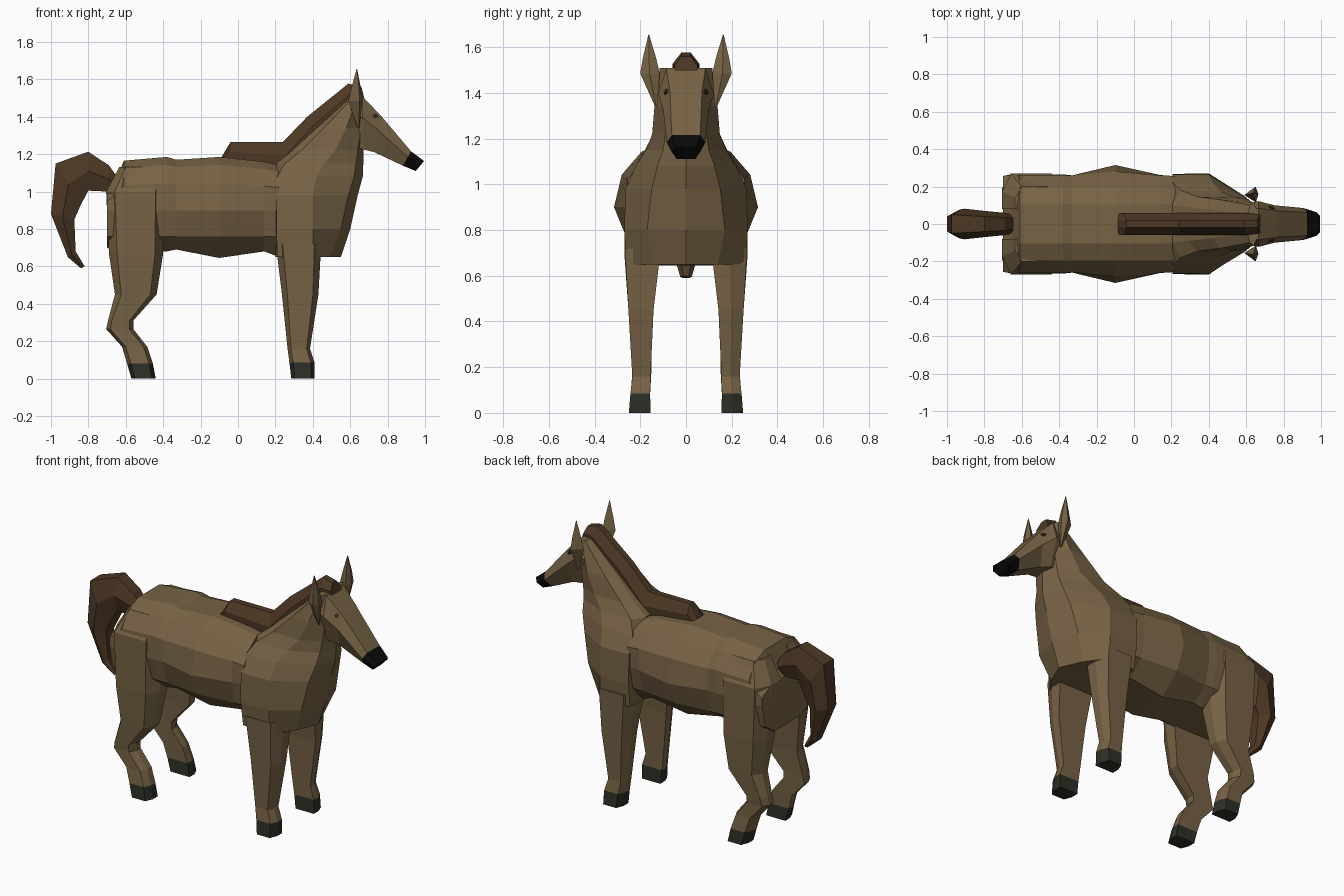
import bpy, bmesh
from mathutils import Vector


def material(name, col):
    m = bpy.data.materials.new(name)
    m.diffuse_color = (*col, 1)
    return m


coat = material("brown coat", (0.185, 0.125, 0.06))
hair = material("dark brown hair", (0.075, 0.04, 0.018))
horn = material("hoof grey", (0.026, 0.028, 0.019))
black = material("muzzle black", (0.003, 0.003, 0.003))
eye_col = material("eye brown", (0.045, 0.028, 0.014))


def loft(name, rings, mats, rule=None, mirror=False):
    """Skin a list of equal-length rings into a closed flat-faced shell."""
    bm = bmesh.new()
    vs = [[bm.verts.new(p) for p in r] for r in rings]
    n = len(rings[0])
    for a, b in zip(vs, vs[1:]):
        for i in range(n):
            j = (i + 1) % n
            bm.faces.new((a[i], a[j], b[j], b[i]))
    bm.faces.new(vs[0])
    bm.faces.new(vs[-1])
    bmesh.ops.recalc_face_normals(bm, faces=bm.faces[:])
    if rule:
        for f in bm.faces:
            f.material_index = int(rule(f.calc_center_median()))
    me = bpy.data.meshes.new(name)
    bm.to_mesh(me)
    bm.free()
    for m in mats:
        me.materials.append(m)
    ob = bpy.data.objects.new(name, me)
    bpy.context.collection.objects.link(ob)
    if mirror:
        mod = ob.modifiers.new("mirror", 'MIRROR')
        mod.use_axis = (False, True, False)
        mod.use_mirror_merge = False
    return ob


def both(half):
    """Close a half ring (y >= 0) with its mirror image."""
    return half + [(x, -y, z) for x, y, z in reversed(half) if y > 1e-6]


# Barrel and rump: sections along x (x, top, bottom, half width)
def barrel_ring(x, zt, zb, w):
    return both([(x, 0.105, zt), (x, 0.195, zt - 0.15 * (zt - 0.9)),
                 (x, w * 0.4 + 0.155, 0.9 + (zt - 0.9) * 0.5), (x, w, 0.9),
                 (x, w * 0.5 + 0.1, 0.76), (x, 0.13, zb)])


loft("body", [barrel_ring(*s) for s in [
    (-0.70, 1.0, 0.70, 0.255), (-0.655, 1.06, 0.68, 0.265), (-0.61, 1.165, 0.68, 0.265),
    (-0.38, 1.185, 0.68, 0.265), (-0.33, 1.17, 0.69, 0.26), (-0.10, 1.185, 0.645, 0.315),
    (0.14, 1.16, 0.68, 0.262), (0.22, 1.14, 0.65, 0.255)]], [coat])

# Shoulders, chest and neck: sections stacked in z
loft("shoulders_and_neck", [
    both([(xb, yb, z), (x1, y1, z), (x2, y2, z), (xf, yf, z), (xc, 0, z)])
    for z, xb, yb, x1, y1, x2, y2, xf, yf, xc in [
        (0.65, 0.20, 0.13, 0.21, 0.25, 0.40, 0.262, 0.49, 0.14, 0.55),
        (0.80, 0.20, 0.15, 0.205, 0.268, 0.40, 0.27, 0.55, 0.17, 0.60),
        (0.98, 0.20, 0.16, 0.205, 0.265, 0.40, 0.265, 0.59, 0.15, 0.64),
        (1.08, 0.20, 0.15, 0.21, 0.22, 0.42, 0.22, 0.62, 0.125, 0.667),
        (1.15, 0.205, 0.10, 0.25, 0.18, 0.46, 0.175, 0.63, 0.10, 0.67),
        (1.22, 0.29, 0.09, 0.34, 0.145, 0.52, 0.148, 0.64, 0.09, 0.67),
        (1.34, 0.42, 0.075, 0.46, 0.13, 0.58, 0.138, 0.66, 0.09, 0.67),
        (1.51, 0.61, 0.055, 0.62, 0.10, 0.64, 0.115, 0.66, 0.07, 0.67)]], [coat])


# Legs: six-sided sections (z, x range, y range), hooves coloured by height
def leg_ring(z, x0, x1, ya, yb):
    ym, c = (ya * 0.5 + yb * 0.5), (x1 - x0) * 0.15
    return [(x0, ya, z), (x1, ya, z), (x1, ym, z),
            (x1 - c, yb, z), (x0 + c, yb, z), (x0, ym, z)]


hoof = lambda c: c.z < 0.08
loft("front_leg", [leg_ring(*s) for s in [
    (0, 0.285, 0.41, 0.155, 0.25), (0.085, 0.275, 0.41, 0.157, 0.243),
    (0.16, 0.265, 0.385, 0.155, 0.235), (0.45, 0.235, 0.43, 0.142, 0.252),
    (0.72, 0.202, 0.445, 0.11, 0.268)]], [coat, horn], hoof, True)
loft("hind_leg", [leg_ring(*s) for s in [
    (0, -0.57, -0.44, 0.155, 0.25), (0.08, -0.593, -0.455, 0.157, 0.243),
    (0.17, -0.62, -0.485, 0.152, 0.235), (0.265, -0.705, -0.56, 0.15, 0.235),
    (0.31, -0.695, -0.56, 0.15, 0.24), (0.45, -0.658, -0.435, 0.142, 0.252),
    (0.67, -0.69, -0.40, 0.12, 0.268), (1.0, -0.705, -0.395, 0.08, 0.27),
    (1.13, -0.635, -0.40, 0.08, 0.20)]], [coat, horn], hoof, True)


# Tubes set by an upper and a lower line in xz, with three half widths
def slab_ring(xt, zt, xb, zb, wt, w, wb, t=0.5):
    xm, zm = xt + (xb - xt) * t, zt + (zb - zt) * t
    return both([(xt, wt, zt), (xm, w, zm), (xb, wb, zb)])


loft("head", [slab_ring(*s, 0.4) for s in [
    (0.61, 1.51, 0.60, 1.25, 0.06, 0.11, 0.06), (0.665, 1.508, 0.67, 1.225, 0.085, 0.122, 0.07),
    (0.765, 1.405, 0.73, 1.21, 0.07, 0.10, 0.055), (0.925, 1.215, 0.882, 1.138, 0.062, 0.085, 0.045),
    (0.995, 1.163, 0.95, 1.11, 0.045, 0.062, 0.04)]],
    [coat, black], lambda c: c.x > 0.91)

# Tail: outer line against inner line
loft("tail", [slab_ring(*s) for s in [
    (-0.64, 1.07, -0.65, 1.0, 0.03, 0.05, 0.03), (-0.69, 1.14, -0.70, 1.0, 0.035, 0.06, 0.035),
    (-0.80, 1.213, -0.80, 1.005, 0.04, 0.07, 0.04), (-0.975, 1.15, -0.84, 0.93, 0.05, 0.082, 0.05),
    (-1.0, 0.88, -0.875, 0.85, 0.04, 0.075, 0.04), (-0.91, 0.65, -0.868, 0.68, 0.025, 0.045, 0.025),
    (-0.84, 0.59, -0.82, 0.60, 0.012, 0.025, 0.012)]], [hair])

# Mane: ridge along the crest
loft("mane", [slab_ring(*s) for s in [
    (-0.085, 1.19, -0.09, 1.16, 0.02, 0.055, 0.055), (-0.04, 1.265, -0.06, 1.16, 0.02, 0.058, 0.055),
    (0.24, 1.265, 0.27, 1.12, 0.02, 0.058, 0.055), (0.37, 1.40, 0.43, 1.30, 0.02, 0.058, 0.055),
    (0.59, 1.577, 0.63, 1.48, 0.02, 0.058, 0.055), (0.66, 1.56, 0.68, 1.48, 0.02, 0.05, 0.05)]], [hair])


# Ears: base, widest ring and tip
def ear_ring(cx, cy, z, s):
    shape = [(-0.05, 0.0), (0.01, 0.045), (0.025, 0.005), (0.012, -0.04)]
    return [(cx + s * x, cy + s * y, z) for x, y in shape]


loft("ear", [ear_ring(0.645, 0.13, 1.34, 0.12), ear_ring(0.64, 0.155, 1.485, 1),
             ear_ring(0.64, 0.158, 1.55, 0.7), ear_ring(0.636, 0.163, 1.655, 0.04)],
     [coat], mirror=True)

# Eyes: small thin plates on the upper cheek
n = Vector((0.43, 0.8, 0.42)).normalized()
u = Vector((0.7, -0.55, -0.2))
u = (u - n * u.dot(n)).normalized()
v = n.cross(u)
c0 = Vector((0.735, 0.087, 1.405))
loft("eye", [[c0 + n * d + u * a * 0.016 + v * b * 0.013
              for a, b in ((-1, 0), (0, 1), (1, 0), (0, -1))]
             for d in (-0.004, 0.005)], [eye_col], mirror=True)
